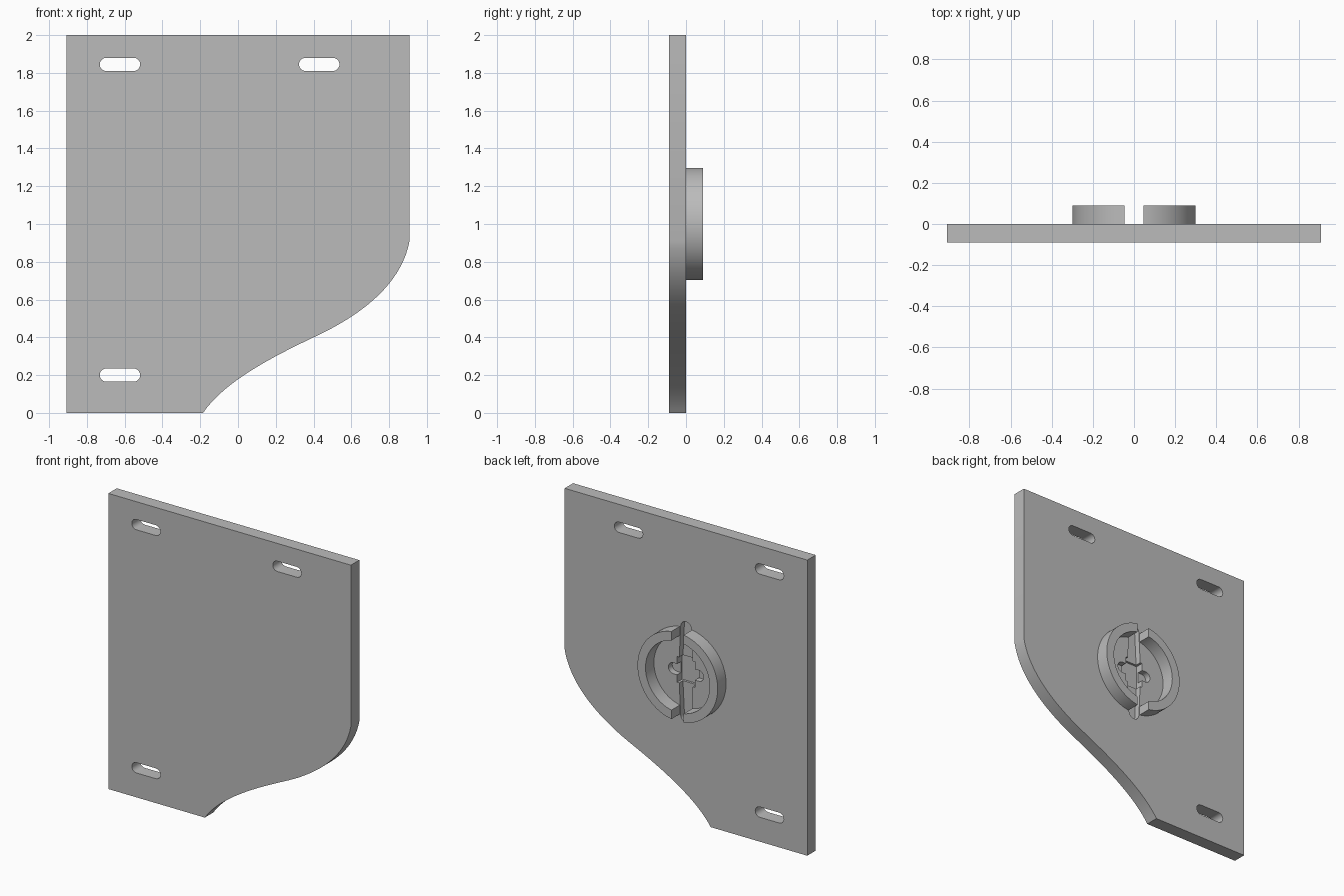
import bpy, bmesh
from math import sin, cos, pi, radians, sqrt, asin
from mathutils import Vector
from mathutils.geometry import interpolate_bezier

cube = bpy.data.objects.get("Cube")
if cube:
    bpy.data.objects.remove(cube)

grey = bpy.data.materials.new("plain_grey")
grey.use_nodes = True
colour = (0.5, 0.5, 0.5, 1)
grey.diffuse_color = colour
grey.node_tree.nodes["Principled BSDF"].inputs["Base Color"].default_value = colour


def prism(name, outline, y0, y1):
    """Extrude an (x, z) outline from y0 to y1."""
    bm = bmesh.new()
    face = bm.faces.new([bm.verts.new((x, y0, z)) for x, z in outline])
    moved = bmesh.ops.extrude_face_region(bm, geom=[face])["geom"]
    verts = [v for v in moved if isinstance(v, bmesh.types.BMVert)]
    bmesh.ops.translate(bm, verts=verts, vec=(0, y1 - y0, 0))
    bmesh.ops.recalc_face_normals(bm, faces=bm.faces)
    mesh = bpy.data.meshes.new(name)
    bm.to_mesh(mesh)
    bm.free()
    mesh.materials.append(grey)
    obj = bpy.data.objects.new(name, mesh)
    bpy.context.collection.objects.link(obj)
    return obj


def arc(cx, cz, r, a0, a1, n):
    return [(cx + r * cos(a0 + (a1 - a0) * i / n),
             cz + r * sin(a0 + (a1 - a0) * i / n)) for i in range(n + 1)]


def select(obj):
    bpy.ops.object.select_all(action="DESELECT")
    obj.select_set(True)
    bpy.context.view_layer.objects.active = obj


def cut(target, outline, y0, y1):
    cutter = prism("cutter", outline, y0, y1)
    cutter.hide_render = True
    mod = target.modifiers.new("cut", "BOOLEAN")
    mod.operation, mod.solver, mod.object = "DIFFERENCE", "EXACT", cutter
    select(target)
    bpy.ops.object.modifier_apply(modifier=mod.name)
    bpy.data.objects.remove(cutter)


def bezier(*pts):
    a, b, c, d = (Vector((x, z, 0)) for x, z in pts)
    return [(p.x, p.y) for p in interpolate_bezier(a, b, c, d, 20)]


# Plate with an S-curved lower corner
T, MID = 0.09, 1.0
upper = bezier((0.908, 0.91), (0.865, 0.675), (0.64, 0.51), (0.4, 0.4))
lower = bezier((0.4, 0.4), (0.2, 0.305), (-0.07, 0.17), (-0.185, 0))
outline = [(-0.908, 2), (0.908, 2)] + upper + lower[1:] + [(-0.908, 0)]
plate = prism("back_plate", outline, -T, 0)

# Mounting slots
for x, z in [(-0.625, 1.845), (0.43, 1.845), (-0.625, 0.2)]:
    slot = (arc(x + 0.072, z, 0.035, -pi / 2, pi / 2, 12)
            + arc(x - 0.072, z, 0.035, pi / 2, 1.5 * pi, 12))
    cut(plate, slot, -0.2, 0.1)

# Cross-shaped pocket: tapered long arms, short round arms, deeper hub
top = arc(0, MID + 0.3, 0.04, 0, pi, 12)
bottom = arc(0, MID - 0.3, 0.04, pi, 2 * pi, 12)
cut(plate, top + [(-0.055, MID)] + bottom + [(0.055, MID)], -0.04, 0.05)
short = (arc(0.095, MID, 0.037, -pi / 2, pi / 2, 12)
         + arc(-0.095, MID, 0.037, pi / 2, 1.5 * pi, 12))
cut(plate, short, -0.041, 0.05)
hub = [(-0.067, MID - 0.087), (0.067, MID - 0.087),
       (0.067, MID + 0.087), (-0.067, MID + 0.087)]
cut(plate, hub, -0.055, 0.05)

# Two half rings with a gap between them
R, INNER, GAP = 0.3, 0.24, 0.046
parts = [plate]
for side, name in ((1, "left_half_ring"), (-1, "right_half_ring")):
    ao, ai = pi / 2 - asin(GAP / R), pi / 2 - asin(GAP / INNER)
    ring = arc(0, MID, R, -ao, ao, 40) + arc(0, MID, INNER, ai, -ai, 40)
    parts.append(prism(name, [(side * x, z) for x, z in ring], 0, T))

for obj in parts:
    select(obj)
    bpy.ops.object.shade_smooth_by_angle(angle=radians(30))
